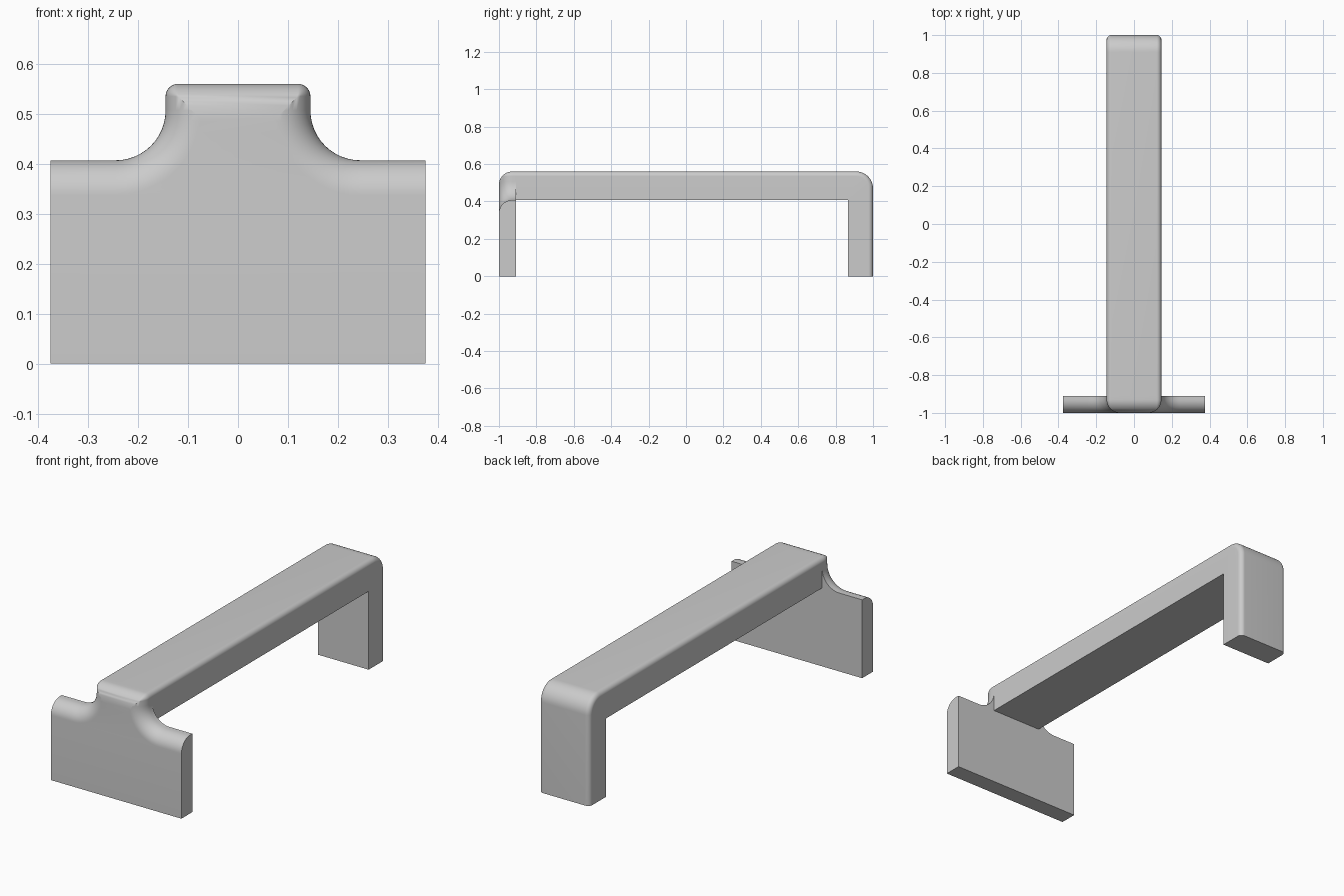
import bpy, bmesh
from math import sin, cos, pi, radians

cube = bpy.data.objects.get("Cube")
if cube:
    bpy.data.objects.remove(cube)

grey = bpy.data.materials.new("light grey")
grey.use_nodes = True
grey.diffuse_color = (0.6, 0.6, 0.6, 1)
grey.node_tree.nodes["Principled BSDF"].inputs["Base Color"].default_value = (0.6, 0.6, 0.6, 1)

STEPS = 12
HALF, TOP, SHOULDER = 0.145, 0.56, 0.407   # bar half width, top and underside heights
EDGE = 0.025                               # small rounding along the bar
quarter = [pi / 2 * i / STEPS for i in range(STEPS + 1)]


def loft(name, rings):
    """Skin matching rings of points into a closed solid."""
    bm = bmesh.new()
    loops = [[bm.verts.new(p) for p in ring] for ring in rings]
    for a, b in zip(loops, loops[1:]):
        for i in range(len(a)):
            j = (i + 1) % len(a)
            bm.faces.new((a[i], a[j], b[j], b[i]))
    bm.faces.new(loops[0])
    bm.faces.new(loops[-1])
    bmesh.ops.remove_doubles(bm, verts=bm.verts, dist=1e-5)
    bmesh.ops.recalc_face_normals(bm, faces=bm.faces)
    mesh = bpy.data.meshes.new(name)
    bm.to_mesh(mesh)
    bm.free()
    mesh.materials.append(grey)
    obj = bpy.data.objects.new(name, mesh)
    bpy.context.collection.objects.link(obj)
    bpy.ops.object.select_all(action='DESELECT')
    obj.select_set(True)
    bpy.context.view_layer.objects.active = obj
    bpy.ops.object.shade_smooth_by_angle(angle=radians(30))


# Front plate: wide foot with filleted neck, upper front edge rounded over
def plate_ring(y, d):
    r = max(EDGE - d, 0)
    cx, cz = HALF - d - r, TOP - d - r
    half = [(cx + r * sin(t), cz + r * cos(t)) for t in quarter]
    fillet = 0.1
    fx, fz = HALF + fillet, SHOULDER + fillet
    half += [(fx - (fillet + d) * cos(t), min(fz - (fillet + d) * sin(t), cz))
             for t in quarter]
    half += [(0.375, SHOULDER - d), (0.375, 0)]
    outline = half + [(-x, z) for x, z in reversed(half)]
    return [(x, y, z) for x, z in outline]


ROUND = 0.07
loft("front_plate", [plate_ring(-0.91, 0)] + [
    plate_ring(-1 + ROUND * (1 - sin(t)), ROUND * (1 - cos(t))) for t in quarter])


# Bar and back leg: bent profile, outer edges rounded on both sides
def bar_ring(x, d):
    bend = 0.09
    outline = [(-0.91, SHOULDER), (-0.91, TOP - d)]
    outline += [(1 - bend + (bend - d) * sin(t), TOP - bend + (bend - d) * cos(t))
                for t in quarter]
    outline += [(1 - d, 0), (0.865, 0), (0.865, SHOULDER)]
    return [(x, y, z) for y, z in outline]


side = [(HALF - EDGE * (1 - sin(t)), EDGE * (1 - cos(t))) for t in quarter]
loft("bar_and_back_leg",
     [bar_ring(-x, d) for x, d in reversed(side)] + [bar_ring(x, d) for x, d in side])
